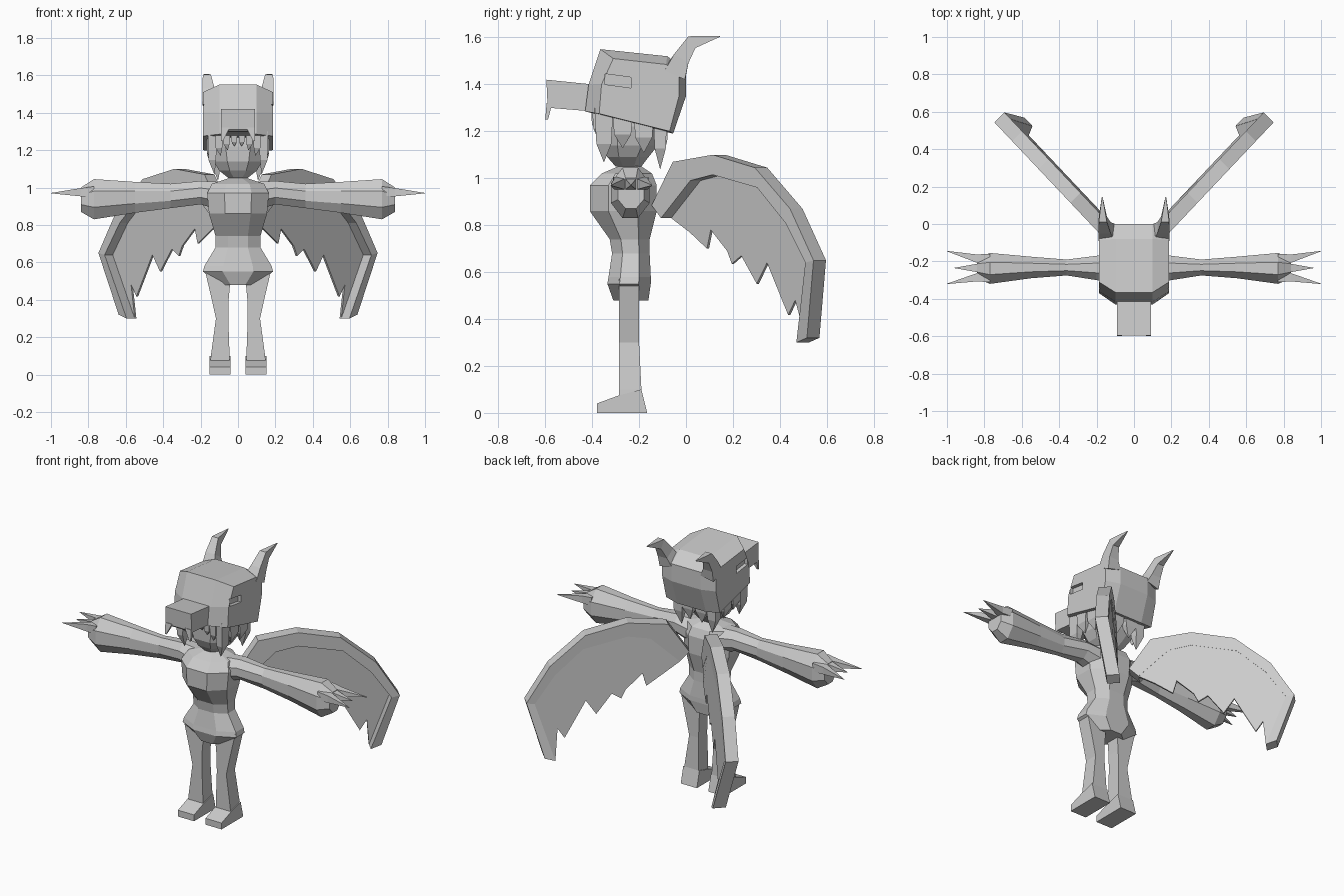
import bpy, bmesh, math
from mathutils import Vector

grey = bpy.data.materials.new("plain_grey")
grey.diffuse_color = (0.6, 0.6, 0.6, 1)


def finish(name, bm, mirror=False):
    bmesh.ops.recalc_face_normals(bm, faces=bm.faces)
    me = bpy.data.meshes.new(name)
    bm.to_mesh(me)
    bm.free()
    me.materials.append(grey)
    ob = bpy.data.objects.new(name, me)
    bpy.context.collection.objects.link(ob)
    if mirror:
        mod = ob.modifiers.new("mirror", 'MIRROR')
        mod.use_mirror_merge = False
    return ob


def add_loft(bm, rings):
    """Skin a list of equal-length point rings and cap both ends."""
    vs = [[bm.verts.new(p) for p in r] for r in rings]
    n = len(vs[0])
    for a, b in zip(vs, vs[1:]):
        for i in range(n):
            j = (i + 1) % n
            bm.faces.new((a[i], a[j], b[j], b[i]))
    bm.faces.new(vs[0])
    bm.faces.new(vs[-1])


def loft(name, rings, mirror=False):
    bm = bmesh.new()
    add_loft(bm, rings)
    return finish(name, bm, mirror)


def cut_rect(a0, a1, b0, b1, c):
    """Rectangle with chamfered corners; c is the cut as a share of each side."""
    da, db = (a1 - a0) * c, (b1 - b0) * c
    return [(a0 + da, b0), (a1 - da, b0), (a1, b0 + db), (a1, b1 - db),
            (a1 - da, b1), (a0 + da, b1), (a0, b1 - db), (a0, b0 + db)]


def flat_ring(z, x0, x1, y0, y1, c=0.28):
    return [(x, y, z) for x, y in cut_rect(x0, x1, y0, y1, c)]


def box_ring(z, x0, x1, y0, y1):
    return [(x0, y0, z), (x1, y0, z), (x1, y1, z), (x0, y1, z)]


# Torso, with chest, waist and flared hips
loft("torso", [flat_ring(z, -h, h, a, b) for z, h, a, b in [
    (0.48, 0.09, -0.31, -0.16), (0.55, 0.187, -0.335, -0.15),
    (0.58, 0.18, -0.33, -0.15), (0.68, 0.12, -0.315, -0.155),
    (0.74, 0.12, -0.325, -0.155), (0.86, 0.155, -0.41, -0.125),
    (0.97, 0.165, -0.41, -0.125), (1.02, 0.14, -0.36, -0.145),
    (1.05, 0.05, -0.29, -0.19)]])
loft("neck", [flat_ring(1.0, -.05, .05, -.28, -.19), flat_ring(1.12, -.045, .045, -.28, -.19)])

# Legs and feet
loft("leg", [box_ring(z, *r) for z, *r in [
    (0.04, 0.045, 0.15, -0.285, -0.185), (0.10, 0.045, 0.145, -0.285, -0.19),
    (0.30, 0.052, 0.118, -0.285, -0.20), (0.40, 0.05, 0.14, -0.285, -0.20),
    (0.57, 0.035, 0.18, -0.285, -0.20)]], True)
foot_side = [(-0.38, 0), (-0.165, 0), (-0.19, 0.10), (-0.285, 0.075), (-0.38, 0.04)]
loft("foot", [[(x, y, z) for y, z in foot_side] for x in (0.04, 0.152)], True)

# Arms widening toward the hands, with three claws each
loft("arm", [[(x, y, z) for y, z in cut_rect(a, b, c, d, 0.3)] for x, a, b, c, d in [
    (0.10, -0.32, -0.16, 0.88, 1.03), (0.20, -0.30, -0.17, 0.91, 1.035),
    (0.36, -0.275, -0.19, 0.89, 1.02), (0.55, -0.29, -0.175, 0.865, 1.03),
    (0.77, -0.32, -0.155, 0.83, 1.045), (0.84, -0.29, -0.18, 0.87, 1.0)]], True)
bm = bmesh.new()
for yb, yt, tip in [(-0.285, -0.32, 1.0), (-0.235, -0.235, 0.96), (-0.185, -0.145, 1.0)]:
    add_loft(bm, [[(x, y + s * r, z + t * r) for s, t in ((-1, -1), (1, -1), (1, 1), (-1, 1))]
                  for x, y, z, r in ((0.77, yb, 0.98, 0.026), (0.84, yb, 0.975, 0.022),
                                     (tip, yt, 0.97, 0.001))])
finish("claws", bm, True)

# Face and jaw
loft("head", [flat_ring(z, -h, h, a, b) for z, h, a, b in [
    (1.05, 0.05, -0.30, -0.19), (1.09, 0.10, -0.335, -0.16),
    (1.14, 0.13, -0.36, -0.12), (1.22, 0.15, -0.365, -0.09),
    (1.32, 0.15, -0.36, -0.09)]])

# Hair locks hanging below the hood: x, y, tip height, width, depth
bm = bmesh.new()
locks = [(0.02, -0.385, 1.22, .018, .02), (0.06, -0.385, 1.20, .02, .02),
         (0.10, -0.375, 1.17, .022, .025), (0.135, -0.35, 1.07, .025, .04),
         (0.148, -0.27, 1.13, .018, .045), (0.148, -0.18, 1.11, .018, .045),
         (0.115, -0.11, 1.04, .035, .03), (0.045, -0.10, 1.09, .045, .025)]
for x, y, tip, w, d in locks:
    mid = 0.35 * 1.29 + 0.65 * tip
    add_loft(bm, [box_ring(z, x * k - w * s, x * k + w * s, y - d * s, y + d * s)
                  for z, k, s in ((1.30, 1, 1), (mid, 1.02, 0.8), (tip, 0.93, 0.03))])
finish("hair_locks", bm, True)

# Hood: side profile narrower at the outside, fuller in the middle
hood_mid = [(-0.43, 1.285), (-0.415, 1.40), (-0.365, 1.55), (-0.08, 1.52),
            (0.0, 1.46), (0.0, 1.35), (-0.055, 1.19)]
hood_side = [(-0.37, 1.275), (-0.36, 1.40), (-0.31, 1.51), (-0.085, 1.485),
             (-0.03, 1.44), (-0.03, 1.35), (-0.07, 1.20)]
hood = loft("hood", [[(x, y, z) for y, z in prof] for x, prof in (
    (-0.187, hood_side), (-0.10, hood_mid), (0.10, hood_mid), (0.187, hood_side))])

# Eye slots cut into the hood sides
slot = [(-0.345, 1.40), (-0.235, 1.385), (-0.235, 1.43), (-0.345, 1.445)]
cutter = loft("eye_slot_cutter", [[(x, y, z) for y, z in slot] for x in (0.165, 0.25)], True)
cutter.hide_render = True
cutter.hide_viewport = True
cut = hood.modifiers.new("eye_slots", 'BOOLEAN')
cut.operation = 'DIFFERENCE'
cut.object = cutter

# Snout with a hooked front edge
snout_side = [(-0.40, 1.285), (-0.58, 1.30), (-0.59, 1.31), (-0.595, 1.42), (-0.40, 1.40)]
loft("snout", [[(x, y, z) for y, z in snout_side] for x in (-0.09, 0.09)])
loft("snout_fang", [box_ring(1.32, 0.045, 0.09, -0.594, -0.57),
                    box_ring(1.25, 0.08, 0.09, -0.60, -0.588)], True)

# Horns sweeping up and back
loft("horn", [
    [(0.10, -0.09, 1.47), (0.19, -0.09, 1.46), (0.187, -0.005, 1.42), (0.10, 0.0, 1.44)],
    [(0.125, -0.05, 1.53), (0.19, -0.05, 1.53), (0.19, 0.01, 1.49), (0.125, 0.01, 1.49)],
    [(0.145, 0.01, 1.605), (0.188, 0.01, 1.605), (0.188, 0.04, 1.555), (0.145, 0.04, 1.555)],
    [(0.168, 0.145, 1.607), (0.172, 0.145, 1.607), (0.172, 0.145, 1.603), (0.168, 0.145, 1.603)]],
    True)


# Wings: points along a slanted upright plane, n is the offset behind it
def wing_point(y, z, n):
    return (0.2 + 0.945 * (y - 0.02) - 0.7 * n, y + 0.7 * n, z)


# Bone stations: outer y, z, inner y, z, offset
bone = [(-.12, .885, -.08, .83, 0), (-.03, 1.07, .045, .99, 0), (.14, 1.10, .14, 1.015, 0),
        (.32, 1.045, .33, .96, 0), (.47, .87, .45, .81, 0), (.57, .65, .535, .64, 0),
        (.50, .32, .455, .30, .06)]
T = 0.038
loft("wing_bone", [[wing_point(a, b, n - T), wing_point(a, b, n + T),
                    wing_point(c, d, n + T), wing_point(c, d, n - T)]
                   for a, b, c, d, n in bone], True)

# Membrane: thin sheet inside the bone with a ragged lower edge
ragged = [(.44, .48), (.41, .417), (.35, .565), (.32, .64), (.276, .55), (.21, .67),
          (.17, .635), (.15, .69), (.08, .78), (.064, .70), (-.01, .77)]
edge = [(c, d, n + T) for a, b, c, d, n in bone] + [(y, z, 0.05) for y, z in ragged]
loft("wing_membrane", [[wing_point(y, z, n - 0.014) for y, z, n in edge],
                       [wing_point(y, z, n - 0.001) for y, z, n in edge]], True)
